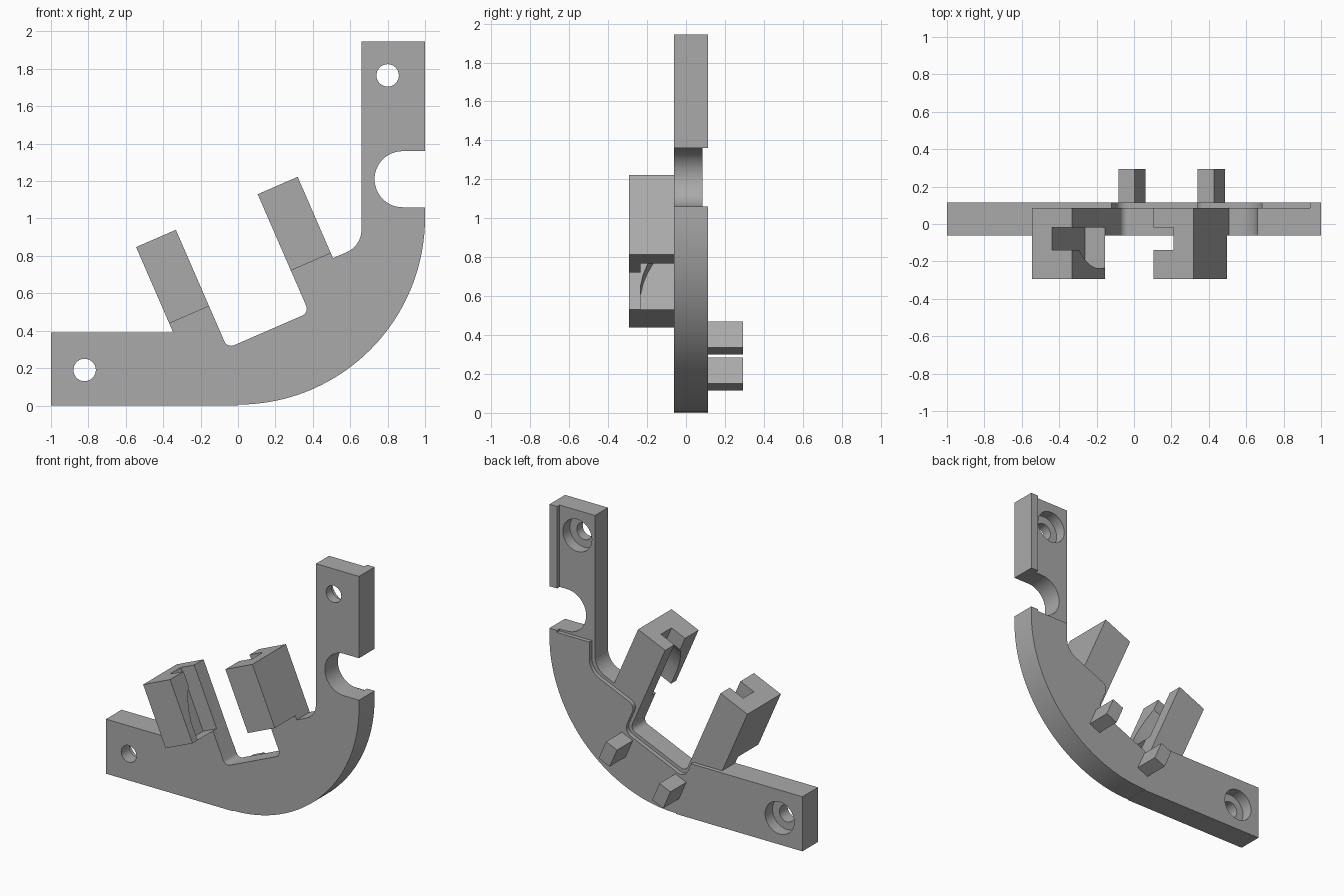
import bpy, bmesh, math
from mathutils import Vector

cube = bpy.data.objects.get("Cube")
if cube:
    bpy.data.objects.remove(cube, do_unlink=True)

TILT = math.radians(23.5)
C, S = math.cos(TILT), math.sin(TILT)
FRONT, STEP, BACK, REACH = -0.062, 0.085, 0.114, 0.293

grey = bpy.data.materials.new("plain_grey")
grey.use_nodes = True
grey.diffuse_color = (0.4, 0.4, 0.4, 1)
grey.node_tree.nodes["Principled BSDF"].inputs["Base Color"].default_value = (0.4, 0.4, 0.4, 1)


def tilted(u, v):
    """Point in the frame of the tilted cradle, as x, z."""
    return (u * C - v * S, u * S + v * C)


def arc(cx, cz, r, a0, a1, n):
    """Points of a circular arc, angles in degrees."""
    angles = [math.radians(a0 + (a1 - a0) * i / n) for i in range(n + 1)]
    return [(cx + r * math.cos(a), cz + r * math.sin(a)) for a in angles]


def fillet(before, corner, after, r, n=8):
    """Round one corner with a tangent arc."""
    p = Vector(corner)
    d0 = (Vector(before) - p).normalized()
    d1 = (Vector(after) - p).normalized()
    half = d0.angle(d1) / 2
    t = r / math.tan(half)
    centre = p + (d0 + d1).normalized() * r / math.sin(half)
    start, end = p + d0 * t - centre, p + d1 * t - centre
    sweep = start.angle(end)
    return [tuple(centre + (start * math.sin(sweep * (1 - i / n)) + end * math.sin(sweep * i / n))
                  / math.sin(sweep)) for i in range(n + 1)]


def prism(name, outline, y0, y1):
    """Extrude an x, z outline along y."""
    return solid(name, [(x, y0, z) for x, z in outline], (0, y1 - y0, 0))


def solid(name, points, direction):
    bm = bmesh.new()
    face = bm.faces.new([bm.verts.new(p) for p in points])
    out = bmesh.ops.extrude_face_region(bm, geom=[face])
    moved = [g for g in out["geom"] if isinstance(g, bmesh.types.BMVert)]
    bmesh.ops.translate(bm, verts=moved, vec=direction)
    bmesh.ops.recalc_face_normals(bm, faces=bm.faces)
    mesh = bpy.data.meshes.new(name)
    bm.to_mesh(mesh)
    bm.free()
    mesh.materials.append(grey)
    obj = bpy.data.objects.new(name, mesh)
    bpy.context.scene.collection.objects.link(obj)
    return obj


def combine(target, tool, operation):
    """Apply a boolean and discard the tool."""
    mod = target.modifiers.new("cut", "BOOLEAN")
    mod.operation, mod.solver, mod.object = operation, "EXACT", tool
    graph = bpy.context.evaluated_depsgraph_get()
    mesh = bpy.data.meshes.new_from_object(target.evaluated_get(graph))
    target.modifiers.clear()
    target.data = mesh
    bpy.data.objects.remove(tool, do_unlink=True)


# Cradle measurements in the tilted frame
A0, A1, B0, B1 = -0.162, 0.07, 0.547, 0.78
FLOOR, SPLIT, TOP, SHOULDER = 0.304, 0.549, 0.994, 0.52
LEG_TOP, POST_X = 0.39, 0.66


def on_tilted_line(v, x):
    return (x, (v + S * x) / C)


# Bracket outline: leg, curved heel, notched post, two arms
arm_foot = (LEG_TOP - A0 * S) / C
outline = [(-1, 0), (0, 0)]
outline += arc(0, 1.005, 1, -90, 0, 48)
outline += [(1, 1.06)] + arc(0.88, 1.21, 0.15, 270, 90, 24) + [(1, 1.36)]
outline += [(1, 1.945), (POST_X, 1.945)]
outline += fillet((POST_X, 1.5), on_tilted_line(SHOULDER, POST_X), tilted(B1, SHOULDER), 0.13)
outline += [tilted(B1, SHOULDER), tilted(B1, TOP), tilted(B0, TOP)]
outline += fillet(tilted(B0, TOP), tilted(B0, FLOOR), tilted(A1, FLOOR), 0.04)
outline += fillet(tilted(B0, FLOOR), tilted(A1, FLOOR), tilted(A1, TOP), 0.04)
outline += [tilted(A1, TOP), tilted(A0, TOP), tilted(A0, arm_foot), (-1, LEG_TOP)]
body = prism("bracket_body", outline, FRONT, BACK)

# Shallow step along the back of the post, cradle and arms
a, b, low, high, px = 0.046, 0.57, 0.279, 0.498, 0.685
step = [(-0.7, 0.5), (-0.36, LEG_TOP), tilted(a, (LEG_TOP - a * S) / C)]
step += fillet(tilted(a, TOP), tilted(a, low), tilted(b, low), 0.06)
step += fillet(tilted(a, low), tilted(b, low), tilted(b, high), 0.06)
step += fillet(tilted(b, low), tilted(b, high), on_tilted_line(high, px), 0.05)
step += fillet(tilted(b, high), on_tilted_line(high, px), (px, 1.05), 0.13)
step += [(px, 1.045), (0.94, 1.045), (0.94, 2.1), (-0.7, 2.1)]
combine(body, prism("back_step", step, STEP, 0.3), "DIFFERENCE")

# Forward blocks on both arms
for u0, u1 in ((A0, A1), (B0, B1)):
    block = [tilted(u0, SPLIT), tilted(u1, SPLIT), tilted(u1, TOP), tilted(u0, TOP)]
    combine(body, prism("arm_block", block, -REACH, -0.03), "UNION")

# Facing slots: narrow at the top, flaring towards the foot
slot = [(-0.02, -0.05), (-0.14, -0.05), (-0.14, 0.10), (-0.17, 0.14), (-0.197, 0.19),
        (-0.22, 0.25), (-0.235, 0.32), (-0.235, TOP - SPLIT), (-0.02, TOP - SPLIT)]
for u0, u1 in (((A0 + A1) / 2, A1 + 0.1), (B0 - 0.1, (B0 + B1) / 2)):
    points = []
    for y, depth in slot:
        x, z = tilted(u0, TOP - depth)
        points.append((x, y, z))
    width = u1 - u0
    combine(body, solid("arm_slot", points, (width * C, 0, width * S)), "DIFFERENCE")

# Counterbored screw holes
for x, z, seat in ((-0.82, 0.19, 0.03), (0.80, 1.765, 0.005)):
    for radius, start in ((0.06, -0.5), (0.115, seat)):
        ring = arc(x, z, radius, 0, 360, 32)[:-1]
        combine(body, prism("screw_hole", ring, start, 0.5), "DIFFERENCE")

# Locating pegs on the back
for x, z in ((-0.01, 0.20), (0.413, 0.385)):
    peg = []
    for u, v in ((-1, -1), (1, -1), (1, 1), (-1, 1)):
        dx, dz = tilted(u * 0.047, v * 0.073)
        peg.append((x + dx, z + dz))
    combine(body, prism("back_peg", peg, 0.05, REACH), "UNION")

# Smooth the curves, keep the edges sharp
bpy.ops.object.select_all(action="DESELECT")
body.select_set(True)
bpy.context.view_layer.objects.active = body
bpy.ops.object.shade_smooth_by_angle(angle=math.radians(30))
